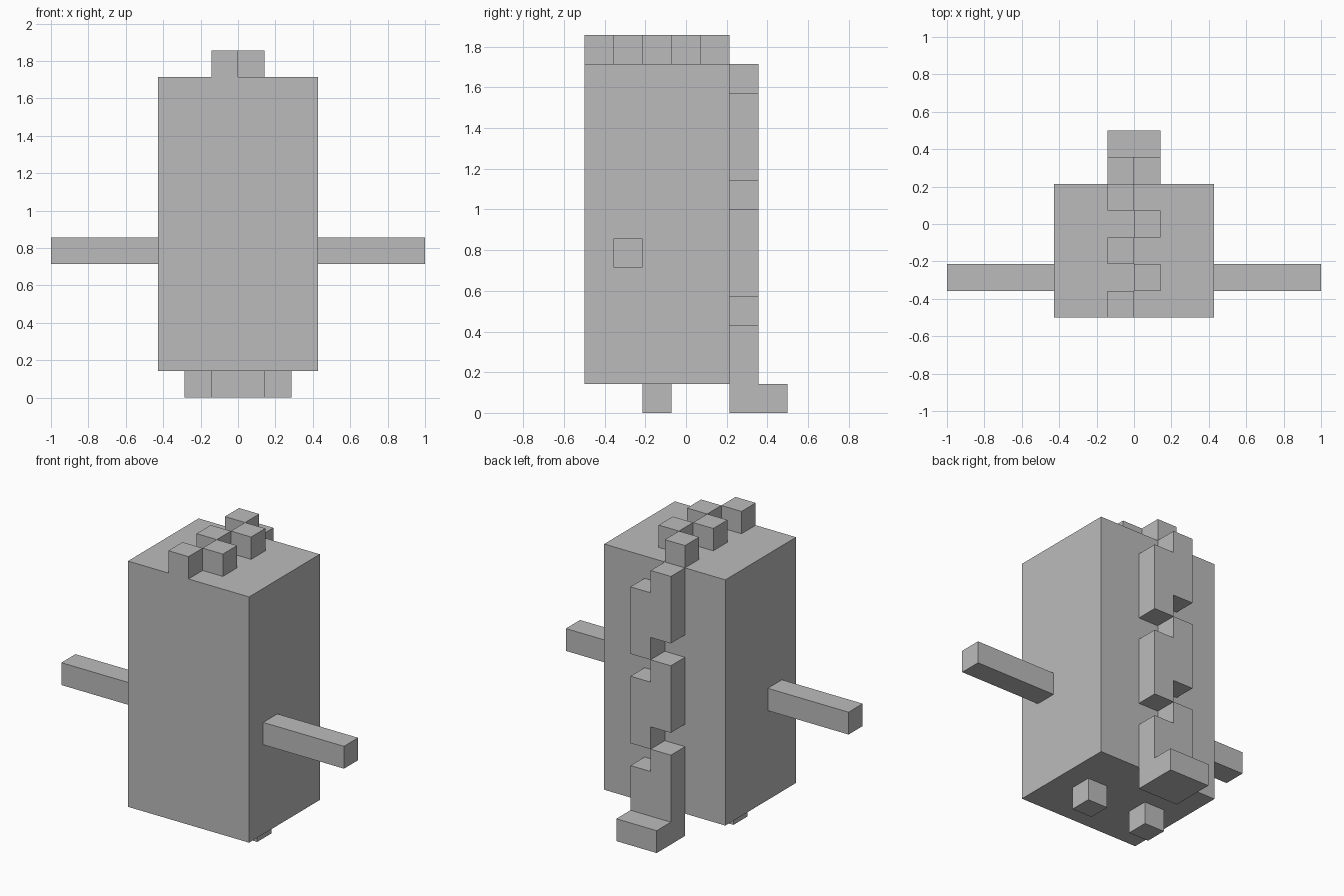
import bpy
import bmesh
from mathutils import Vector

if "Cube" in bpy.data.objects:
    bpy.data.objects.remove(bpy.data.objects["Cube"], do_unlink=True)

U = 1 / 7  # one block unit

grey = bpy.data.materials.new("plain grey")
grey.use_nodes = True
colour = (0.5, 0.5, 0.5, 1)
grey.diffuse_color = colour
grey.node_tree.nodes["Principled BSDF"].inputs["Base Color"].default_value = colour


def finish(name, bm):
    mesh = bpy.data.meshes.new(name)
    bmesh.ops.recalc_face_normals(bm, faces=bm.faces)
    bm.to_mesh(mesh)
    bm.free()
    mesh.materials.append(grey)
    obj = bpy.data.objects.new(name, mesh)
    bpy.context.collection.objects.link(obj)
    return obj


def box(name, x, y, z):
    """Box from (min, max) ranges in block units."""
    bm = bmesh.new()
    bmesh.ops.create_cube(bm, size=1)
    for v in bm.verts:
        v.co = Vector([U * ((a + b) / 2 + c * (b - a)) for c, (a, b) in zip(v.co, (x, y, z))])
    return finish(name, bm)


def plate(name, outline, y0, y1):
    """Extrude an (x, z) outline along y, in block units."""
    bm = bmesh.new()
    face = bm.faces.new([bm.verts.new((x * U, y0 * U, z * U)) for x, z in outline])
    out = bmesh.ops.extrude_face_region(bm, geom=[face])
    verts = [g for g in out["geom"] if isinstance(g, bmesh.types.BMVert)]
    bmesh.ops.translate(bm, verts=verts, vec=(0, (y1 - y0) * U, 0))
    return finish(name, bm)


# Body
box("body", (-3, 3), (-3.5, 1.5), (1, 12))

# Arms and front feet on both sides
for side, s in (("left", 1), ("right", -1)):
    box(f"{side}_arm", sorted((3 * s, 7 * s)), (-2.5, -1.5), (5, 6))
    box(f"{side}_foot", sorted((s, 2 * s)), (-1.5, -0.5), (0, 1))

# Staggered spikes along the top
for i in range(5):
    x = i % 2 - 1
    box(f"top_spike_{i + 1}", (x, x + 1), (i - 3.5, i - 2.5), (12, 13))

# Stepped ridge plates down the back; the lowest one reaches the ground squarely
for i, top in enumerate((12, 8, 4)):
    step = top - 3 if top > 4 else 0
    outline = [(-1, top), (0, top), (0, top - 1), (1, top - 1), (1, top - 4)]
    outline += [(0, top - 4), (0, step), (-1, step)] if step else [(-1, 0)]
    plate(f"back_ridge_{i + 1}", outline, 1.5, 2.5)

# Tail block on the ground
box("tail", (-1, 1), (2.5, 3.5), (0, 1))
